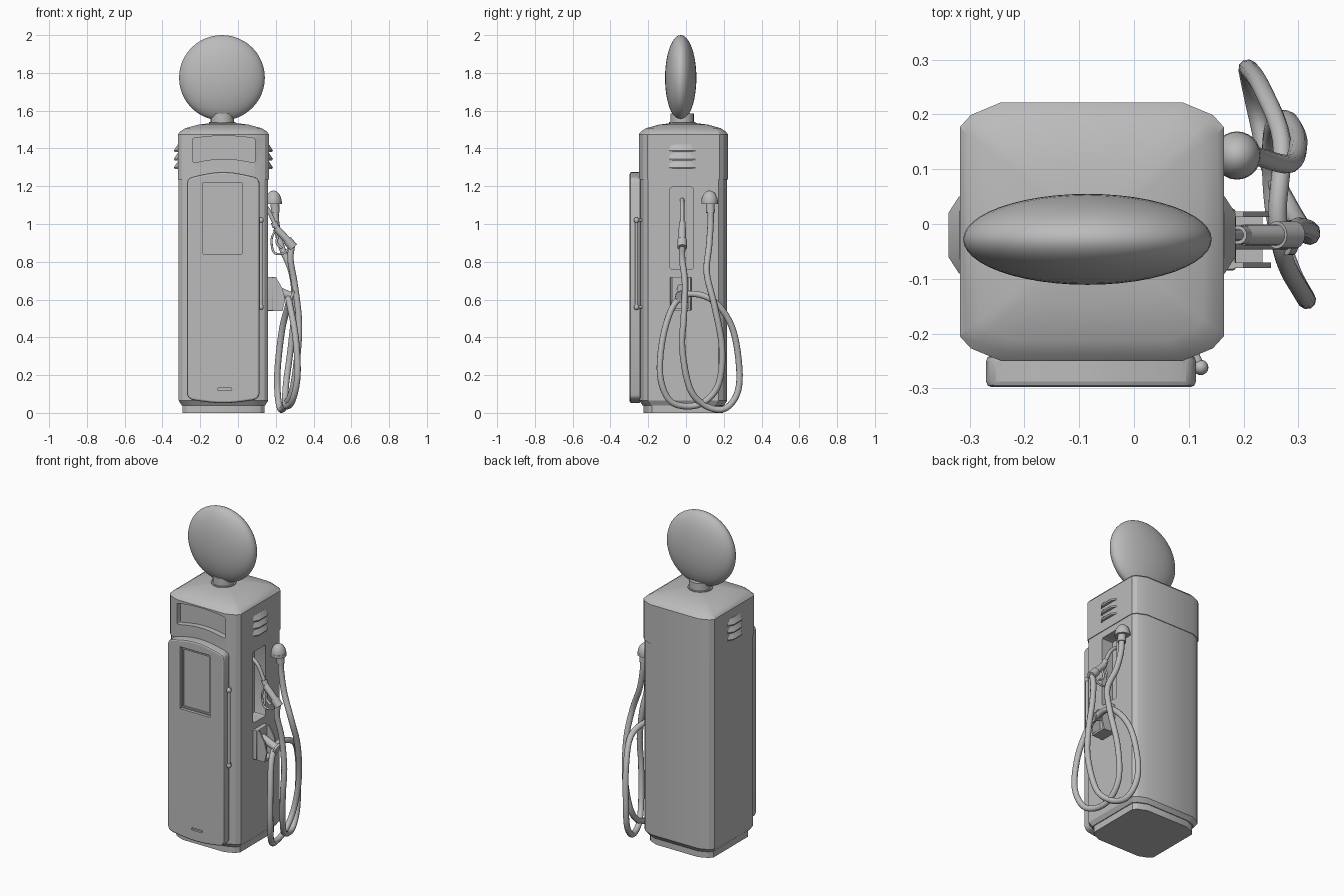
import bpy, bmesh, math
from mathutils import Vector

if "Cube" in bpy.data.objects:
    bpy.data.objects.remove(bpy.data.objects["Cube"])

grey = bpy.data.materials.new("plain_grey")
grey.use_nodes = True
grey.diffuse_color = (0.5, 0.5, 0.5, 1)
grey.node_tree.nodes["Principled BSDF"].inputs["Base Color"].default_value = (0.5, 0.5, 0.5, 1)

CX, CY = -0.077, -0.014      # centre of the cabinet
HX, HY = 0.241, 0.236        # half width and half depth


def activate(ob):
    bpy.ops.object.select_all(action='DESELECT')
    ob.select_set(True)
    bpy.context.view_layer.objects.active = ob


def finish(ob, name, angle=25):
    ob.name = name
    ob.data.materials.clear()
    ob.data.materials.append(grey)
    activate(ob)
    bpy.ops.object.shade_smooth_by_angle(angle=math.radians(angle))
    return ob


def from_bmesh(bm, name):
    bmesh.ops.recalc_face_normals(bm, faces=bm.faces)
    mesh = bpy.data.meshes.new(name)
    bm.to_mesh(mesh)
    bm.free()
    ob = bpy.data.objects.new(name, mesh)
    bpy.context.collection.objects.link(ob)
    return finish(ob, name)


def loft(name, rings):
    """Skin a stack of equal-length point rings and cap both ends."""
    bm = bmesh.new()
    loops = [[bm.verts.new(p) for p in ring] for ring in rings]
    n = len(loops[0])
    for a, b in zip(loops, loops[1:]):
        for i in range(n):
            j = (i + 1) % n
            bm.faces.new((a[i], a[j], b[j], b[i]))
    bm.faces.new(loops[0])
    bm.faces.new(loops[-1])
    return from_bmesh(bm, name)


def prism(name, pts, axis, a, b):
    """Extrude a profile along y (points are x, z) or x (points are y, z)."""
    place = (lambda p, d: (p[0], d, p[1])) if axis == 'y' else (lambda p, d: (d, p[0], p[1]))
    return loft(name, [[place(p, d) for p in pts] for d in (a, b)])


def box(name, x0, x1, y0, y1, z0, z1):
    return prism(name, [(x0, z0), (x1, z0), (x1, z1), (x0, z1)], 'y', y0, y1)


def modify(ob, kind, **settings):
    mod = ob.modifiers.new(kind, kind)
    for key, value in settings.items():
        setattr(mod, key, value)
    activate(ob)
    bpy.ops.object.modifier_apply(modifier=mod.name)


def bevel(ob, width, segments=2):
    modify(ob, 'BEVEL', width=width, segments=segments, limit_method='ANGLE')
    return finish(ob, ob.name, 35)


def cut(ob, cutter):
    modify(ob, 'BOOLEAN', operation='DIFFERENCE', solver='EXACT', object=cutter)
    bpy.data.objects.remove(cutter)
    finish(ob, ob.name)


def footprint(z, inset=0.0, scale=1.0):
    """Cabinet outline with chamfered corners."""
    hx, hy = (HX - inset) * scale, (HY - inset) * scale
    corner = [(hx, hy - 0.045 * scale), (hx - 0.02 * scale, hy - 0.023 * scale),
              (hx - 0.075 * scale, hy)]
    half = corner + [(-x, y) for x, y in reversed(corner)]
    return [(CX + x, CY + y, z) for x, y in half + [(-x, -y) for x, y in half]]


def arched(x0, x1, z0, z1, low, high, r, steps=12):
    """Outline with bowed bottom and top edges and rounded corners."""
    def edge(z, bow, turn):
        pts = []
        for i in range(steps + 1):
            t = i / steps
            pts.append((x0 + r + (x1 - x0 - 2 * r) * t, z + bow * math.sin(math.pi * t)))
        side = [(x0, z + turn * r), (x0 + 0.3 * r, z + turn * 0.3 * r)]
        return side + pts + [(x0 + x1 - x, h) for x, h in reversed(side)]
    return edge(z0, low, 1) + edge(z1, high, -1)[::-1]


def tube(name, pts, radius, steps=5):
    """Round tube through the points along a smooth path."""
    P = [Vector(p) for p in pts]
    P = [2 * P[0] - P[1]] + P + [2 * P[-1] - P[-2]]
    path = []
    for a, b, c, d in zip(P, P[1:], P[2:], P[3:]):
        for i in range(steps):
            t = i / steps
            path.append(0.5 * (2 * b + (c - a) * t + (2 * a - 5 * b + 4 * c - d) * t ** 2
                               + (3 * b - a - 3 * c + d) * t ** 3))
    path.append(P[-2])
    curve = bpy.data.curves.new(name, 'CURVE')
    curve.dimensions = '3D'
    curve.bevel_depth, curve.bevel_resolution, curve.use_fill_caps = radius, 3, True
    spline = curve.splines.new('POLY')
    spline.points.add(len(path) - 1)
    for point, co in zip(spline.points, path):
        point.co = (*co, 1)
    curve.materials.append(grey)
    ob = bpy.data.objects.new(name, curve)
    bpy.context.collection.objects.link(ob)


def rod(name, start, end, radius):
    a, b = Vector(start), Vector(end)
    bpy.ops.mesh.primitive_cylinder_add(vertices=20, radius=radius, depth=(b - a).length,
                                        location=(a + b) / 2,
                                        rotation=(b - a).to_track_quat('Z', 'Y').to_euler())
    return finish(bpy.context.object, name, 40)


def ball(name, centre, size, segments=24):
    bpy.ops.mesh.primitive_uv_sphere_add(segments=segments, ring_count=segments // 2,
                                         radius=1, location=centre)
    bpy.context.object.scale = size
    return finish(bpy.context.object, name, 60)


# Cabinet: plinth, main body and head with a domed roof
loft("plinth", [footprint(0, 0.025), footprint(0.05, 0.025)])
body = loft("body", [footprint(0.04, 0.02), footprint(0.065, 0.004), footprint(1.24, 0.004)])
head = loft("head", [footprint(1.236), footprint(1.475), footprint(1.49, 0.012),
                     footprint(1.507, 0, 0.84), footprint(1.526, 0, 0.55),
                     footprint(1.535, 0, 0.25)])

# Recesses for the display and the nozzle niche
cut(head, prism("display_cutter", arched(-0.24, 0.09, 1.325, 1.455, 0.02, 0.012, 0.01),
                'y', -0.3, -0.215))
cut(body, prism("niche_cutter", arched(-0.085, 0.04, 0.76, 1.195, 0, 0, 0.012), 'x', 0.085, 0.3))

# Arched front door with sunken window, slot and pull handle
door = prism("door", arched(-0.27, 0.113, 0.068, 1.25, -0.016, 0.025, 0.03), 'y', -0.298, -0.24)
bevel(door, 0.01)
cut(door, box("window_cutter", -0.185, 0.02, -0.32, -0.28, 0.84, 1.22))
rim = box("window_rim", -0.177, 0.012, -0.287, -0.275, 0.848, 1.212)
cut(rim, box("rim_cutter", -0.169, 0.004, -0.3, -0.2, 0.857, 1.204))
cut(door, prism("slot_cutter", arched(-0.107, -0.033, 0.118, 0.132, 0, 0, 0.006), 'y', -0.32, -0.285))
rod("door_handle", (0.122, -0.262, 0.56), (0.122, -0.262, 1.02), 0.009)
for z in (0.56, 1.02):
    ball("handle_end", (0.122, -0.262, z), (0.014, 0.014, 0.016), 16)
    rod("handle_mount", (0.122, -0.262, z), (0.105, -0.225, z), 0.008)

# Vent louvres on both sides
for side in (1, -1):
    for z in (1.39, 1.345, 1.3):
        wedge = [(0.23, z + 0.03), (0.242, z + 0.03), (0.262, z), (0.258, z - 0.008), (0.23, z - 0.004)]
        ends = [(0.23 + (x - 0.23) * k, h) for k in (0.4,) for x, h in wedge]
        rings = [[(CX + side * x, y, h) for x, h in ring] for ring, y in
                 ((ends, -0.09), (wedge, -0.06), (wedge, 0.02), (ends, 0.05))]
        loft("vent_louvre", rings)

# Neck and lens-shaped globe
rod("neck", (-0.083, -0.02, 1.51), (-0.083, -0.02, 1.585), 0.062)
rod("neck_collar", (-0.083, -0.02, 1.51), (-0.083, -0.02, 1.54), 0.07)
ball("globe", (-0.085, -0.028, 1.774), (0.227, 0.083, 0.226), 48)

# Hose outlet: half dome with a short ferrule
outlet = ball("hose_outlet", (0.188, 0.125, 1.115), (0.043, 0.044, 0.062))
cut(outlet, box("outlet_cutter", 0, 0.4, 0, 0.3, 0.9, 1.115))
rod("outlet_rim", (0.188, 0.125, 1.105), (0.188, 0.125, 1.122), 0.044)
rod("outlet_ferrule", (0.198, 0.13, 1.06), (0.195, 0.128, 1.11), 0.023)

# Bracket with cheeks and hose hook
bevel(box("bracket_plate", 0.155, 0.186, -0.085, 0.028, 0.54, 0.72), 0.006)
for y in (-0.08, 0.013):
    prism("bracket_cheek", [(0.17, 0.72), (0.2, 0.72), (0.235, 0.66), (0.25, 0.6),
                            (0.235, 0.54), (0.17, 0.54)], 'y', y, y + 0.01)
box("bracket_floor", 0.17, 0.235, -0.08, 0.02, 0.54, 0.552)
rod("hose_hook", (0.18, -0.025, 0.66), (0.285, -0.025, 0.615), 0.022)
rod("hook_lip", (0.278, -0.025, 0.618), (0.29, -0.025, 0.613), 0.032)

# Nozzle: spout, grip, trigger guard and swivel
Y = -0.02
tube("spout", [(0.1, Y, 1.13), (0.15, Y, 1.09), (0.19, Y, 1.01), (0.215, Y, 0.96)], 0.011)
rod("spout_collar", (0.19, Y, 1.01), (0.2, Y, 0.985), 0.017)
rod("nozzle_grip", (0.2, Y, 0.98), (0.275, Y, 0.9), 0.019)
rod("nozzle_swivel", (0.26, Y, 0.915), (0.293, Y, 0.875), 0.025)
tube("trigger_guard", [(0.2, Y, 0.97), (0.178, Y, 0.92), (0.19, Y, 0.85),
                       (0.24, Y, 0.845), (0.275, Y, 0.88)], 0.006)
tube("trigger", [(0.215, Y, 0.95), (0.205, Y, 0.9), (0.235, Y, 0.87)], 0.007)

# One long hose: nozzle, outer loop over the hook, inner loop, outlet
tube("hose", [(0.285, Y, 0.885), (0.278, Y, 0.81), (0.3, -0.005, 0.68), (0.322, -0.012, 0.5),
              (0.318, -0.02, 0.34), (0.29, 0.02, 0.13), (0.25, 0.1, 0.04), (0.225, 0.2, 0.02),
              (0.21, 0.27, 0.1), (0.21, 0.282, 0.24), (0.235, 0.245, 0.45), (0.27, 0.15, 0.59),
              (0.262, 0.02, 0.63), (0.275, -0.065, 0.57), (0.305, -0.122, 0.4),
              (0.315, -0.137, 0.2), (0.29, -0.09, 0.07), (0.26, 0, 0.035), (0.25, 0.1, 0.06),
              (0.255, 0.175, 0.16), (0.28, 0.19, 0.35), (0.3, 0.15, 0.57), (0.285, 0.11, 0.74),
              (0.23, 0.122, 0.88), (0.203, 0.13, 1), (0.198, 0.13, 1.09)], 0.017)
